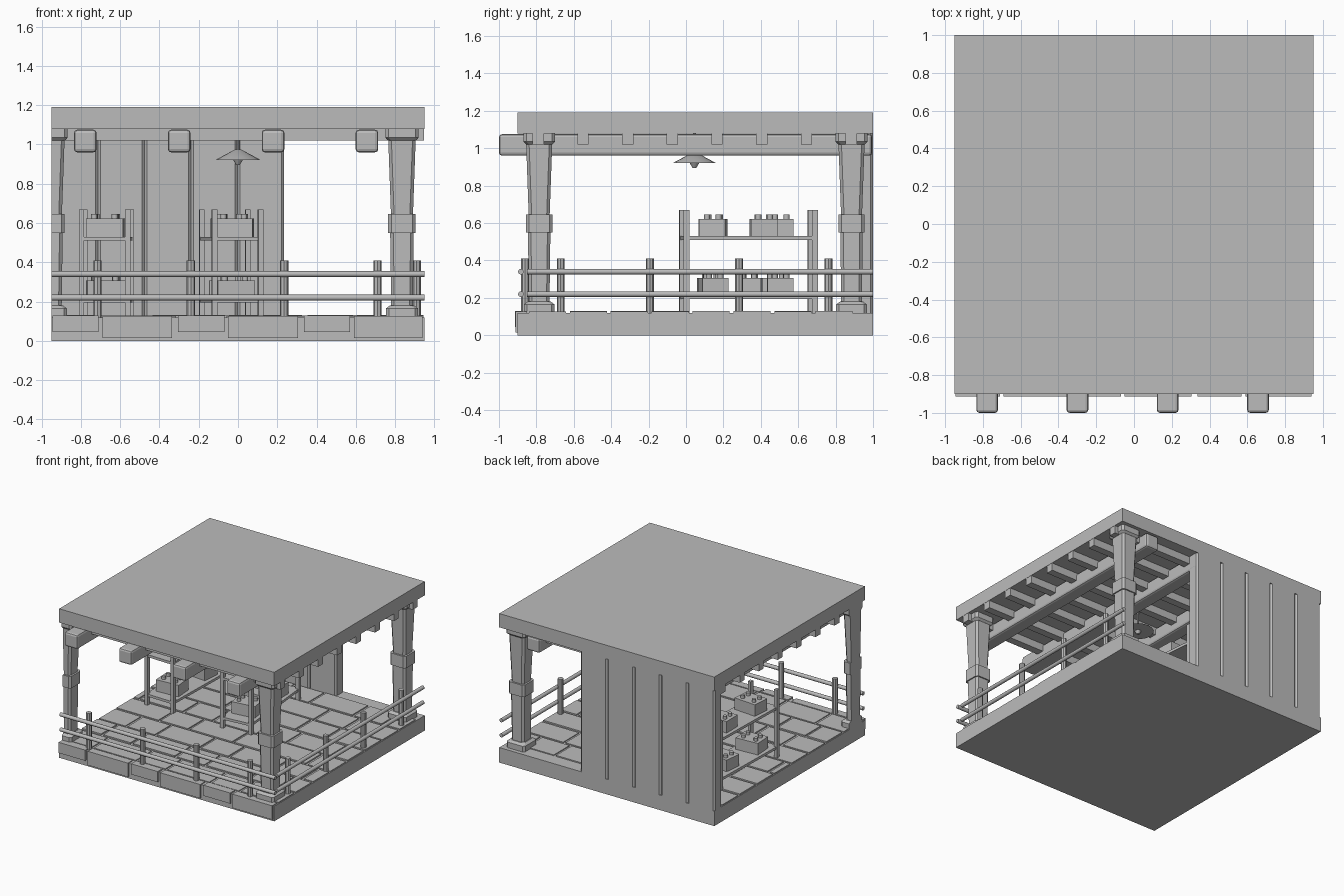
import bpy, bmesh, math, random
from mathutils import Matrix, Vector

random.seed(4)
if "Cube" in bpy.data.objects:
    bpy.data.objects.remove(bpy.data.objects["Cube"], do_unlink=True)

grey = bpy.data.materials.new("plain_grey")
grey.use_nodes = True
grey.diffuse_color = (0.5, 0.5, 0.5, 1)
grey.node_tree.nodes["Principled BSDF"].inputs["Base Color"].default_value = (0.5, 0.5, 0.5, 1)


def finish(bm, name):
    bmesh.ops.recalc_face_normals(bm, faces=bm.faces)
    mesh = bpy.data.meshes.new(name)
    bm.to_mesh(mesh)
    bm.free()
    mesh.materials.append(grey)
    obj = bpy.data.objects.new(name, mesh)
    bpy.context.collection.objects.link(obj)
    return obj


def add_box(bm, lo, hi, turn=Matrix()):
    lo, hi = Vector(lo), Vector(hi)
    m = turn @ Matrix.Translation((lo + hi) / 2) @ Matrix.Diagonal((*(hi - lo), 1))
    bmesh.ops.create_cube(bm, size=1, matrix=m)


def add_cone(bm, start, end, r1, r2, sides=12, turn=Matrix()):
    start, end = Vector(start), Vector(end)
    axis = end - start
    rot = axis.to_track_quat("Z", "Y").to_matrix().to_4x4()
    bmesh.ops.create_cone(bm, cap_ends=True, segments=sides, radius1=r1, radius2=r2,
                          depth=axis.length,
                          matrix=turn @ Matrix.Translation((start + end) / 2) @ rot)


def loft(bm, rings):
    loops = [[bm.verts.new(p) for p in ring] for ring in rings]
    for a, b in zip(loops, loops[1:]):
        for i in range(len(a)):
            j = (i + 1) % len(a)
            bm.faces.new((a[i], a[j], b[j], b[i]))
    bm.faces.new(loops[0])
    bm.faces.new(loops[-1])


def chamfered(x0, x1, y0, y1, c, z):
    return [(x, y, z) for x, y in (
        (x0 + c, y0), (x1 - c, y0), (x1, y0 + c), (x1, y1 - c),
        (x1 - c, y1), (x0 + c, y1), (x0, y1 - c), (x0, y0 + c))]


def smooth(obj):
    bpy.context.view_layer.objects.active = obj
    obj.select_set(True)
    bpy.ops.object.shade_smooth_by_angle(angle=math.radians(40))
    obj.select_set(False)


# Base and roof slabs
for name, z0, z1 in (("base_slab", 0, 0.12), ("roof_slab", 1.08, 1.19)):
    bm = bmesh.new()
    add_box(bm, (-0.95, -0.9, z0), (0.95, 1, z1))
    finish(bm, name)

# Edge stones on the front of the base
bm = bmesh.new()
for i in range(3):
    x = -0.945 + i * 0.64
    add_box(bm, (x, -0.914, 0.045), (x + 0.235, -0.85, 0.13))
    add_box(bm, (x + 0.255, -0.912, 0.015), (min(x + 0.61, 0.94), -0.85, 0.126))
finish(bm, "front_edge_stones")

# Floor pavers in a running bond
bm = bmesh.new()
rows = 8
depth = 1.75 / rows
for r in range(rows):
    y = -0.85 + r * depth
    x, k = -0.945 - (r % 3) * 0.2, r
    while x < 0.93:
        length = 0.24 if k % 2 == 0 else 0.37
        x0, x1 = max(x, -0.945), min(x + length, 0.945)
        if x1 - x0 > 0.03:
            add_box(bm, (x0, y + 0.01, 0.11), (x1, y + depth - 0.01, 0.126 + random.random() * 0.005))
        x += length + 0.02
        k += 1
finish(bm, "floor_pavers")

# Back wall of chamfered planks
bm = bmesh.new()
for i in range(5):
    x = -0.95 + i * 0.237
    loft(bm, [chamfered(x, x + 0.237, 0.9, 1, 0.013, z) for z in (0.12, 1.08)])
finish(bm, "back_wall_planks")

# Long ceiling beams with rounded edges
for i in range(4):
    x = -0.835 + i * 0.478
    bm = bmesh.new()
    add_box(bm, (x, -1, 0.96), (x + 0.115, 0.995, 1.075))
    beam = finish(bm, "ceiling_beam")
    bevel = beam.modifiers.new("rounding", "BEVEL")
    bevel.width, bevel.segments = 0.016, 2

# Cross joists
bm = bmesh.new()
for i in range(8):
    y = -0.82 + i * 0.239
    add_box(bm, (-0.948, y, 1.02), (0.948, y + 0.06, 1.085))
finish(bm, "cross_joists")

# Pillars: flared foot, shaft, band and capital
def pillar(cx, cy):
    bm = bmesh.new()
    for levels in (((0.12, 0.082), (0.165, 0.082), (0.18, 0.062)),
                   ((0.16, 0.055), (0.55, 0.06), (0.64, 0.056), (1.03, 0.07)),
                   ((0.55, 0.07), (0.645, 0.07)),
                   ((1.02, 0.07), (1.035, 0.085), (1.08, 0.085))):
        loft(bm, [chamfered(cx - h, cx + h, cy - h, cy + h, 0.016, z) for z, h in levels])
    # Trim whatever stands outside the floor edge
    if cx < -0.9:
        cut = bmesh.ops.bisect_plane(bm, geom=bm.verts[:] + bm.edges[:] + bm.faces[:],
                                     plane_co=(-0.95, 0, 0), plane_no=(-1, 0, 0), clear_outer=True)
        edges = [e for e in cut["geom_cut"] if isinstance(e, bmesh.types.BMEdge)]
        bmesh.ops.holes_fill(bm, edges=edges, sides=0)
    finish(bm, "pillar")


for px, py in ((0.835, -0.785), (0.835, 0.885), (-0.953, -0.785)):
    pillar(px, py)

# Railings along the front and the left side
bm = bmesh.new()
for z in (0.22, 0.34):
    add_cone(bm, (-0.95, -0.883, z), (0.95, -0.883, z), 0.015, 0.015)
    add_cone(bm, (0.933, -0.85, z), (0.933, 1, z), 0.015, 0.015)
smooth(finish(bm, "rails"))
bm = bmesh.new()
for i in range(4):
    x, y = -0.715 + i * 0.475, -0.67 + i * 0.477
    add_cone(bm, (x, -0.86, 0.12), (x, -0.86, 0.41), 0.021, 0.021, 8)
    add_cone(bm, (0.91, y, 0.12), (0.91, y, 0.41), 0.021, 0.021, 8)
finish(bm, "rail_posts")

# Hanging lamp
bm = bmesh.new()
add_cone(bm, (0, 0.045, 0.92), (0, 0.045, 0.975), 0.117, 0.015, 16)
add_cone(bm, (0, 0.045, 0.97), (0, 0.045, 1.08), 0.008, 0.008, 8)
add_cone(bm, (0, 0.045, 0.895), (0, 0.045, 0.92), 0.01, 0.025, 10)
smooth(finish(bm, "hanging_lamp"))


# Shelf racks, each holding lidded crates with round goods on top
def rack(cx, angle, crates):
    turn = Matrix.Translation((cx, 0.335, 0)) @ Matrix.Rotation(math.radians(angle), 4, "Z")
    bm = bmesh.new()
    for sx in (-1, 1):
        for sy in (-1, 1):
            x, y = sx * 0.118, sy * 0.345
            add_box(bm, (x - 0.013, y - 0.016, 0.12), (x + 0.013, y + 0.016, 0.67), turn)
    for z in (0.195, 0.51):
        add_box(bm, (-0.125, -0.355, z), (0.125, 0.355, z + 0.02), turn)
    finish(bm, "shelf_rack")

    boxes, goods = bmesh.new(), bmesh.new()
    for y, z, spin in crates:
        local = turn @ Matrix.Translation((0, y, z)) @ Matrix.Rotation(math.radians(spin), 4, "Z")
        add_box(boxes, (-0.095, -0.07, 0), (0.095, 0.07, 0.092), local)
        for gx in (-0.055, 0.05):
            for gy in (-0.03, 0.032):
                add_cone(goods, (gx, gy, 0.09), (gx, gy, 0.115), 0.016, 0.016, 10, local)
    finish(boxes, "crates")
    smooth(finish(goods, "crate_goods"))


rack(-0.67, -1.5, ((-0.19, 0.53, -3), (0.17, 0.53, 2), (-0.2, 0.215, 5), (0.15, 0.215, -4)))
rack(-0.035, 5.4, ((-0.19, 0.53, -9), (0.08, 0.53, -3), (-0.19, 0.215, 2), (0.0, 0.215, -8),
                   (0.17, 0.215, -5)))
